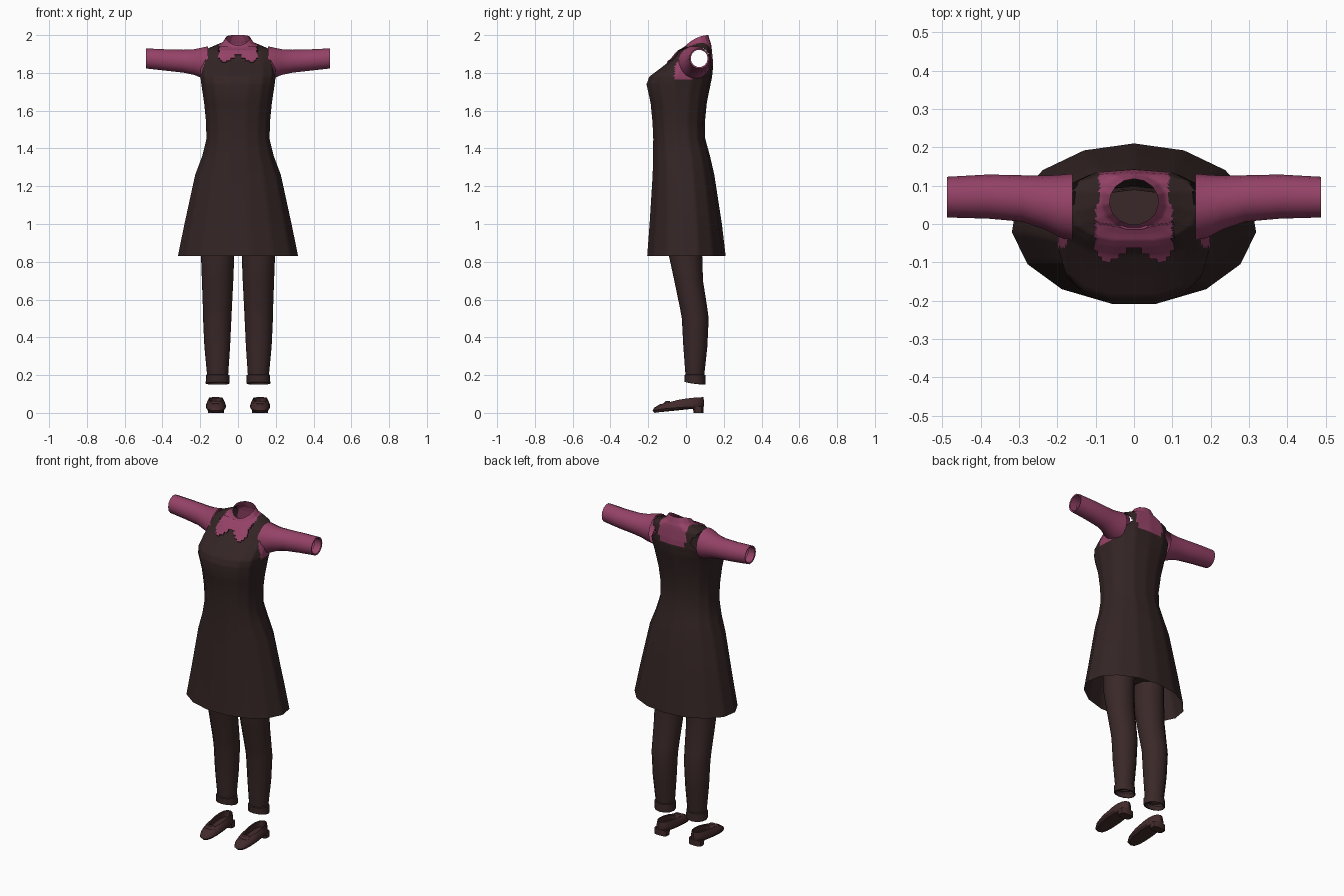
import bpy, bmesh, math
from mathutils import Vector

cube = bpy.data.objects.get("Cube")
if cube:
    bpy.data.objects.remove(cube, do_unlink=True)


def material(name, rgb):
    m = bpy.data.materials.new(name)
    m.use_nodes = True
    color = (*rgb, 1)
    m.diffuse_color = color
    m.node_tree.nodes["Principled BSDF"].inputs["Base Color"].default_value = color
    return m


DRESS = material("dark brown cloth", (.034, .018, .018))
SHIRT = material("raspberry cloth", (.30, .055, .135))
TROUSER = material("brown trouser cloth", (.042, .021, .021))
SHOE = material("reddish brown leather", (.055, .023, .024))


def power(v, p):
    return math.copysign(abs(v) ** p, v)


def ring(n, z, hw, yf, yb, drop=0, cx=0, p=1):
    """Horizontal section starting at the back; its front is lowered by drop."""
    pts = []
    for k in range(n):
        a = math.tau * k / n
        x = cx + hw * power(math.sin(a), p)
        y = (yf + yb) / 2 + (yb - yf) / 2 * power(math.cos(a), p)
        pts.append(Vector((x, y, z - drop * ((1 - math.cos(a)) / 2) ** 2)))
    return pts


def loft(name, rings, mats, cap_start=False, cap_end=False, mirror=False, paint=None):
    bm = bmesh.new()
    rows = [[bm.verts.new(p) for p in r] for r in rings]
    n = len(rows[0])
    for lo, hi in zip(rows, rows[1:]):
        for k in range(n):
            j = (k + 1) % n
            bm.faces.new((lo[k], hi[k], hi[j], lo[j]))
    if cap_start:
        bm.faces.new(rows[0])
    if cap_end:
        bm.faces.new(rows[-1][::-1])
    bm.normal_update()
    if paint:
        paint(bm)
    mesh = bpy.data.meshes.new(name)
    bm.to_mesh(mesh)
    bm.free()
    for m in mats:
        mesh.materials.append(m)
    ob = bpy.data.objects.new(name, mesh)
    bpy.context.collection.objects.link(ob)
    bpy.ops.object.select_all(action='DESELECT')
    ob.select_set(True)
    bpy.context.view_layer.objects.active = ob
    bpy.ops.object.shade_smooth_by_angle(angle=math.radians(38))
    if mirror:
        ob.modifiers.new("mirror", 'MIRROR').use_mirror_merge = False
    return ob


def split_columns(pts, m):
    return [pts[k].lerp(pts[(k + 1) % len(pts)], i / m)
            for k in range(len(pts)) for i in range(m)]


# Dress body with shoulders and neck: z, half width, front, back, drop, squareness
body = [
    (.83, .32, -.21, .21, 0, 1),
    (1.0, .285, -.197, .19, 0, 1),
    (1.26, .228, -.18, .15, 0, .95),
    (1.36, .19, -.177, .127, 0, .9),
    (1.45, .168, -.176, .102, 0, .88),
    (1.54, .17, -.18, .1, 0, .88),
    (1.64, .18, -.19, .11, 0, .85),
    (1.74, .195, -.212, .13, 0, .8),
    (1.78, .2, -.197, .138, 0, .78),
    (1.83, .198, -.13, .143, 0, .75),
    (1.87, .193, -.08, .142, 0, .75),
    (1.9, .185, -.055, .139, 0, .75),
    (1.93, .168, -.04, .136, .015, .75),
    (1.952, .12, -.025, .133, .03, .8),
    (1.967, .085, -.012, .128, .037, .9),
    (2.0, .064, -.002, .118, .055, 1),
]
keys = [split_columns(ring(15, z, hw, yf, yb, d, 0, p), 6) for z, hw, yf, yb, d, p in body]
sections = []
for a, b, info in zip(keys, keys[1:], body):
    steps = 5 if info[0] > 1.7 else 1
    sections += [[u.lerp(v, i / steps) for u, v in zip(a, b)] for i in range(steps)]
sections.append(keys[-1])


def is_collar(c):
    return c.y < .05 and abs(c.x) < .1 and c.z > 1.85 + abs(abs(c.x) - .068) * .75


def is_shirt(c):
    x = abs(c.x)
    back = c.y >= .05 and x < .09 and c.z > 1.84
    armhole = c.z > 1.765 and c.y > -.06 and x > .165 + max(0, 1.93 - c.z) * .15
    return is_collar(c) or back or armhole


def paint_body(bm):
    # Open the armholes, then colour the shirt and raise the collar flaps
    holes = [f for f in bm.faces if abs(f.calc_center_median().x) > .12 and
             (f.calc_center_median().yz - Vector((.07, 1.875))).length < .056]
    bmesh.ops.delete(bm, geom=holes, context='FACES')
    flaps = []
    for f in bm.faces:
        c = f.calc_center_median()
        f.material_index = int(is_shirt(c))
        if is_collar(c) and c.z < 1.935:
            flaps.append(f)
    out = bmesh.ops.extrude_face_region(bm, geom=flaps)["geom"]
    moved = [(v, v.normal.copy()) for v in out if isinstance(v, bmesh.types.BMVert)]
    bm.normal_update()
    for v, normal in moved:
        if normal.length < .5:
            normal = Vector((0, -.7, .7))
        v.co += normal * .006


loft("dress_and_shirt_body", sections, [DRESS, SHIRT], paint=paint_body)


# Sleeves: x, bottom, top, front, back
def sleeve_ring(x, lo, hi, yf, yb, n=14):
    return [Vector((x, (yf + yb) / 2 + (yb - yf) / 2 * math.cos(math.tau * k / n),
                    (lo + hi) / 2 - (hi - lo) / 2 * math.sin(math.tau * k / n)))
            for k in range(n)]


sleeve = [
    (.16, 1.765, 1.943, -.045, .131),
    (.195, 1.772, 1.935, -.034, .128),
    (.23, 1.787, 1.927, -.015, .126),
    (.29, 1.80, 1.924, .006, .127),
    (.38, 1.81, 1.926, .014, .129),
    (.487, 1.822, 1.931, .017, .123),
    (.485, 1.83, 1.923, .025, .115),
    (.44, 1.83, 1.923, .025, .115),
]
loft("sleeves", [sleeve_ring(*s) for s in sleeve], [SHIRT], mirror=True)

# Trousers: a hidden hip section and two legs with turned-up cuffs
hips = [(.93, .19, -.1, .09), (1.05, .2, -.11, .1), (1.3, .16, -.12, .09)]
loft("trouser_hips", [ring(16, *h) for h in hips], [TROUSER], True, True)

leg = [
    (.175, .108, .052, .005, .09),
    (.15, .108, .056, .0, .1),
    (.152, .108, .063, -.008, .103),
    (.2, .108, .062, -.009, .102),
    (.203, .108, .056, -.003, .097),
    (.35, .11, .068, -.014, .113),
    (.5, .11, .075, -.022, .12),
    (.56, .109, .077, -.033, .112),
    (.7, .108, .083, -.062, .09),
    (.83, .108, .088, -.09, .086),
    (1.0, .105, .09, -.1, .09),
]
loft("trouser_legs", [ring(12, z, hw, yf, yb, -.012 if z < .18 else 0, cx)
                      for z, cx, hw, yf, yb in leg], [TROUSER], mirror=True)

# Shoes: z, half width, front, back, drop
shoe = [
    (.026, .046, -.165, .088, .026),
    (.034, .053, -.177, .095, .022),
    (.05, .052, -.17, .096, .024),
    (.065, .046, -.14, .095, .02),
    (.083, .038, -.095, .092, .03),
    (.08, .033, -.085, .087, .03),
    (.045, .033, -.085, .085, .02),
]
loft("shoes", [ring(16, *s, .117, .85) for s in shoe], [SHOE], True, True, True)

heel = [(0, .042, .04, .092), (.035, .044, .035, .092)]
loft("shoe_heels", [ring(12, *h, 0, .117, .6) for h in heel], [SHOE], True, True, True)

tongue = [(.03, .042, -.125, -.075), (.052, .036, -.118, -.08), (.062, .022, -.108, -.086)]
loft("shoe_straps", [ring(12, *t, 0, .117, .6) for t in tongue], [SHOE], True, True, True)
